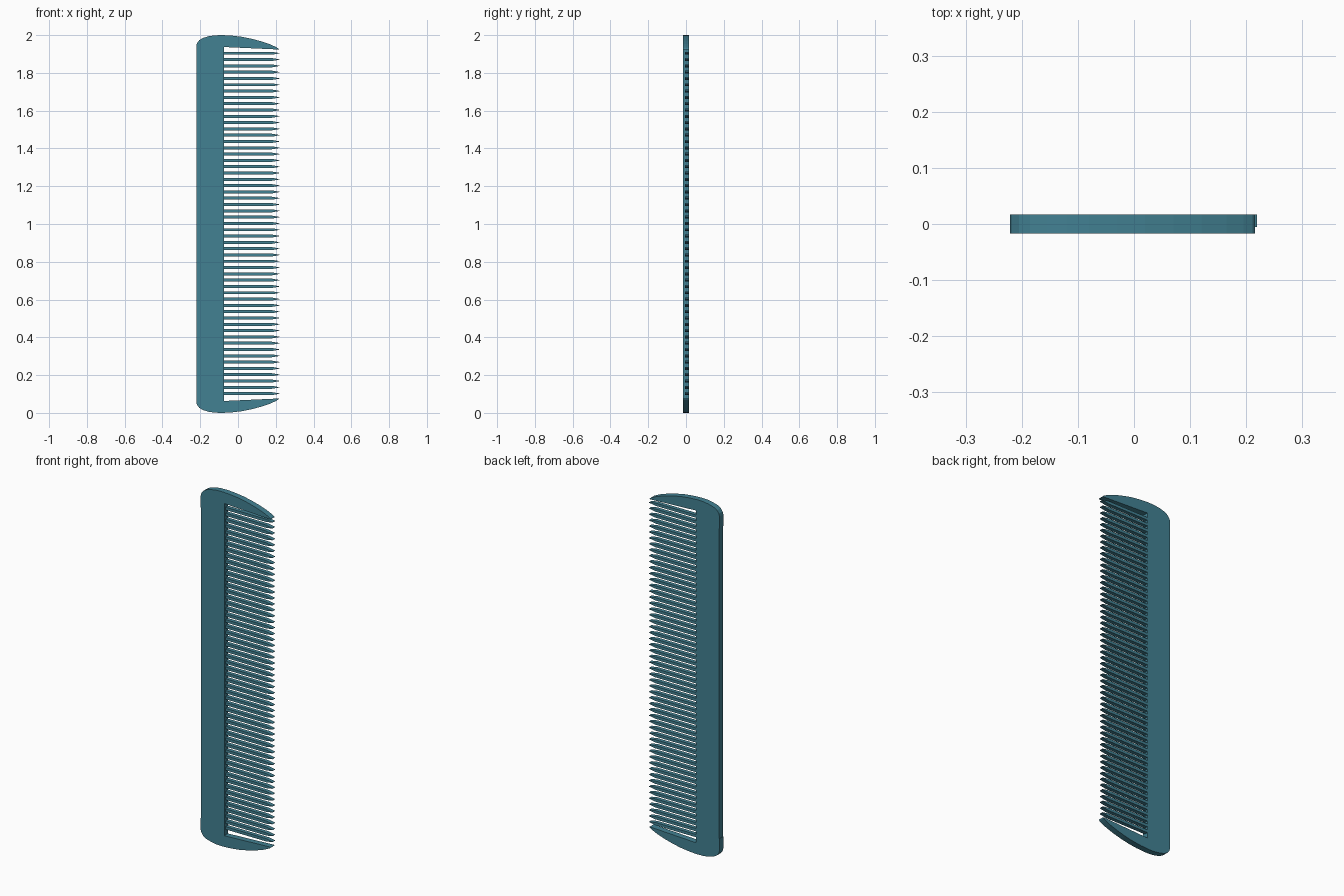
import bpy, bmesh

if "Cube" in bpy.data.objects:
    bpy.data.objects.remove(bpy.data.objects["Cube"])

T = 0.0168  # half thickness of the frame

mat = bpy.data.materials.new("teal_plastic")
mat.diffuse_color = (0.055, 0.22, 0.29, 1)
mat.use_nodes = True
mat.node_tree.nodes["Principled BSDF"].inputs["Base Color"].default_value = mat.diffuse_color


def add_prism(bm, profile, y0, y1):
    """Extrude an x-z profile from y0 to y1."""
    face = bm.faces.new([bm.verts.new((x, y0, z)) for x, z in profile])
    ext = bmesh.ops.extrude_face_region(bm, geom=[face])
    verts = [g for g in ext["geom"] if isinstance(g, bmesh.types.BMVert)]
    bmesh.ops.translate(bm, verts=verts, vec=(0, y1 - y0, 0))


def finish(bm, name):
    bmesh.ops.recalc_face_normals(bm, faces=bm.faces[:])
    me = bpy.data.meshes.new(name)
    bm.to_mesh(me)
    bm.free()
    me.materials.append(mat)
    ob = bpy.data.objects.new(name, me)
    bpy.context.collection.objects.link(ob)
    return ob


# Frame: spine with a curved guard at each end, one C-shaped outline
top = [(-0.219, 1.875), (-0.221, 1.875), (-0.221, 1.942), (-0.217, 1.957),
       (-0.205, 1.973), (-0.185, 1.985), (-0.155, 1.994), (-0.12, 1.999),
       (-0.08, 2.0), (-0.03, 1.997), (0.02, 1.991), (0.07, 1.981),
       (0.12, 1.968), (0.165, 1.953), (0.195, 1.940), (0.211, 1.931),
       (0.216, 1.925), (0.21, 1.924), (-0.074, 1.937)]
bottom = [(x, 2 - z) for x, z in reversed(top)]
bm = bmesh.new()
add_prism(bm, top + bottom, -T, T)
finish(bm, "comb_frame")

# Teeth: thin bars with pointed tips, flush with the back face
COUNT, FIRST, LAST, H = 55, 0.102, 1.904, 0.0078
bm = bmesh.new()
for i in range(COUNT):
    z = FIRST + (LAST - FIRST) * i / (COUNT - 1)
    add_prism(bm, [(-0.075, z - H), (0.18, z - H), (0.219, z - 0.001),
                   (0.219, z + 0.001), (0.18, z + H), (-0.075, z + H)],
              -0.005, T)
finish(bm, "comb_teeth")
